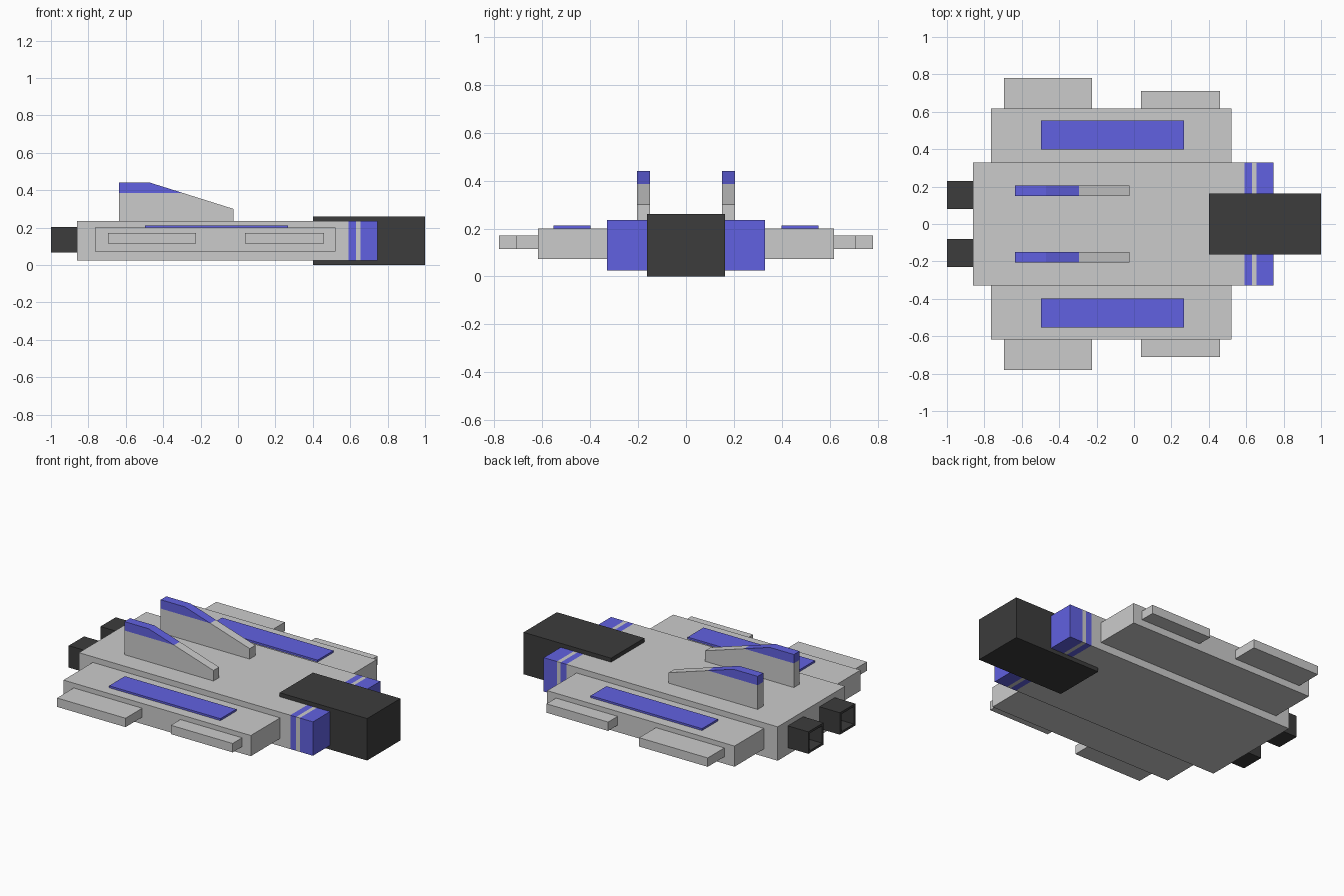
import bpy, bmesh

if "Cube" in bpy.data.objects:
    bpy.data.objects.remove(bpy.data.objects["Cube"])

def material(name, rgb):
    m = bpy.data.materials.new(name)
    m.diffuse_color = (*rgb, 1)
    m.use_nodes = True
    m.node_tree.nodes["Principled BSDF"].inputs["Base Color"].default_value = m.diffuse_color
    return m

BLUE = material("blue", (0.12, 0.12, 0.75))
DARK = material("dark", (0.045, 0.045, 0.045))

def add(name, bm, mat=None):
    bmesh.ops.recalc_face_normals(bm, faces=bm.faces)
    me = bpy.data.meshes.new(name)
    bm.to_mesh(me)
    bm.free()
    ob = bpy.data.objects.new(name, me)
    bpy.context.collection.objects.link(ob)
    if mat:
        me.materials.append(mat)
    return ob

def mirror(ob):
    mod = ob.modifiers.new("mirror", 'MIRROR')
    mod.use_axis = (False, True, False)
    return ob

def prism(name, profile, y0, y1, mat=None):
    """Extrude an x-z profile from y0 to y1."""
    bm = bmesh.new()
    face = bm.faces.new([bm.verts.new((x, y0, z)) for x, z in profile])
    ext = bmesh.ops.extrude_face_region(bm, geom=[face])
    verts = [g for g in ext["geom"] if isinstance(g, bmesh.types.BMVert)]
    bmesh.ops.translate(bm, verts=verts, vec=(0, y1 - y0, 0))
    return add(name, bm, mat)

def box(name, x0, x1, y0, y1, z0, z1, mat=None):
    return prism(name, [(x0, z0), (x1, z0), (x1, z1), (x0, z1)], y0, y1, mat)

# Central hull with a striped front end
for name, x0, x1, mat in [("hull", -0.86, 0.59, None),
                          ("rear_stripe", 0.59, 0.63, BLUE),
                          ("stripe_gap", 0.63, 0.655, None),
                          ("front_stripe", 0.655, 0.745, BLUE)]:
    box(name, x0, x1, -0.33, 0.33, 0.025, 0.235, mat)

# Cockpit block
box("cockpit", 0.40, 1.0, -0.163, 0.163, 0.0, 0.26, DARK)

# Side wings, outer pods and wing panels
mirror(box("wing", -0.765, 0.52, 0.33, 0.617, 0.072, 0.2))
mirror(box("rear_pod", -0.695, -0.225, 0.617, 0.78, 0.115, 0.17))
mirror(box("front_pod", 0.037, 0.46, 0.617, 0.71, 0.115, 0.17))
mirror(box("wing_panel", -0.497, 0.267, 0.398, 0.553, 0.2, 0.212, BLUE))

# Tail fins with coloured tips
mirror(prism("fin", [(-0.635, 0.235), (-0.025, 0.235), (-0.025, 0.30),
                     (-0.295, 0.385), (-0.635, 0.385)], 0.15, 0.205))
mirror(prism("fin_tip", [(-0.635, 0.385), (-0.295, 0.385),
                         (-0.47, 0.44), (-0.635, 0.44)], 0.15, 0.205, BLUE))

# Engines with recessed exhausts
engine = mirror(box("engine", -1.0, -0.86, 0.08, 0.23, 0.067, 0.203, DARK))
bm = bmesh.new()
bm.from_mesh(engine.data)
bm.faces.ensure_lookup_table()
back = min(bm.faces, key=lambda f: f.calc_center_median().x)
bmesh.ops.inset_region(bm, faces=[back], thickness=0.02)
ext = bmesh.ops.extrude_face_region(bm, geom=[back])
bmesh.ops.translate(bm, vec=(0.1, 0, 0),
                    verts=[g for g in ext["geom"] if isinstance(g, bmesh.types.BMVert)])
if back.is_valid:
    bmesh.ops.delete(bm, geom=[back], context='FACES_ONLY')
bm.to_mesh(engine.data)
bm.free()
